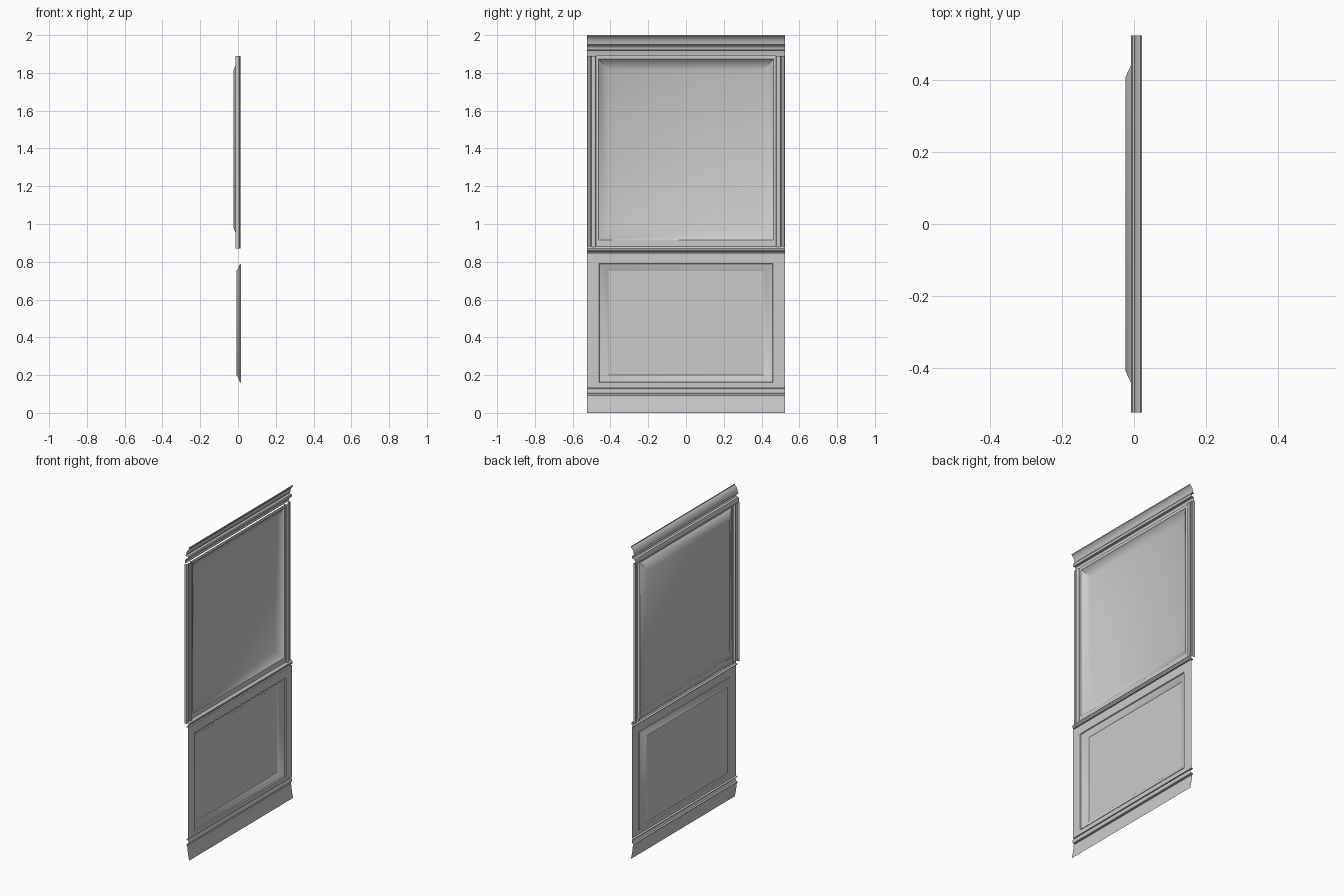
import bpy, bmesh

W = 0.525  # half width of the wall section


def finish(name, bm):
    bmesh.ops.recalc_face_normals(bm, faces=bm.faces)
    # open sheets: make the room side (+x) the outward side
    if sum(f.normal.x * f.calc_area() for f in bm.faces) < 0:
        bmesh.ops.reverse_faces(bm, faces=bm.faces)
    me = bpy.data.meshes.new(name)
    bm.to_mesh(me)
    bm.free()
    ob = bpy.data.objects.new(name, me)
    bpy.context.collection.objects.link(ob)
    bpy.ops.object.select_all(action='DESELECT')
    bpy.context.view_layer.objects.active = ob
    ob.select_set(True)
    bpy.ops.object.shade_smooth_by_angle(angle=0.6)
    return ob


def strip(name, start, end):
    """Open sheet between two matching point rows."""
    bm = bmesh.new()
    a = [bm.verts.new(p) for p in start]
    b = [bm.verts.new(p) for p in end]
    for i in range(len(a) - 1):
        bm.faces.new((a[i], a[i + 1], b[i + 1], b[i]))
    return finish(name, bm)


def moulding(name, prof):
    return strip(name, [(x, -W, z) for x, z in prof], [(x, W, z) for x, z in prof])


def rings(name, loops, fill):
    """Nested rectangles (half width, bottom, top, x) joined into a panel."""
    bm = bmesh.new()
    prev = None
    for y, z0, z1, x in loops:
        cur = [bm.verts.new((x, a, b)) for a, b in ((-y, z0), (y, z0), (y, z1), (-y, z1))]
        if prev:
            for i in range(4):
                j = (i + 1) % 4
                bm.faces.new((prev[i], prev[j], cur[j], cur[i]))
        prev = cur
    if fill:
        bm.faces.new(prev)
    return finish(name, bm)


# crown: cove, bead and frieze
moulding("crown_moulding", [
    (0.018, 2.0), (0.0225, 1.998), (0.0225, 1.992), (0.016, 1.986), (0.009, 1.977),
    (0.004, 1.965), (0.001, 1.95), (-0.004, 1.946), (-0.004, 1.942), (0.010, 1.941),
    (0.014, 1.936), (0.014, 1.927), (0.010, 1.921), (-0.004, 1.919), (-0.006, 1.912),
    (-0.009, 1.89)])

# chair rail
moulding("chair_rail", [
    (-0.009, 0.885), (0.004, 0.882), (0.013, 0.878), (0.018, 0.871), (0.018, 0.862),
    (0.013, 0.855), (0.002, 0.852), (0.002, 0.848), (0.013, 0.846)])

# skirting with bead on top
moulding("skirting_board", [
    (0.013, 0.135), (0.002, 0.132), (0.002, 0.129), (0.012, 0.127), (0.016, 0.121),
    (0.016, 0.108), (0.012, 0.101), (0.002, 0.099), (0.002, 0.095), (0.008, 0.092),
    (0.010, 0.07), (0.014, 0.04), (0.0215, 0.004), (0.0215, 0.0)])

# fluted upper side stiles
stile = [(-0.012, 0.525), (0.004, 0.525), (0.009, 0.519), (0.009, 0.509), (0.0, 0.505),
         (0.0, 0.502), (0.010, 0.500), (0.0125, 0.494), (0.0125, 0.484), (0.009, 0.478),
         (-0.006, 0.475)]
for side, s in (("left", -1), ("right", 1)):
    strip("upper_stile_" + side,
          [(x, s * y, 0.87) for x, y in stile], [(x, s * y, 1.89) for x, y in stile])

# upper panel with surrounding fillet and sunken field
rings("upper_panel", [
    (0.477, 0.88, 1.892, 0.004), (0.463, 0.915, 1.873, 0.004),
    (0.461, 0.918, 1.871, 0.001), (0.41, 0.98, 1.815, -0.0238)], True)

# lower flat frame around the opening
rings("lower_frame", [(W, 0.133, 0.847, 0.013), (0.46, 0.16, 0.79, 0.013)], False)

# lower panel with lip and sunken field
rings("lower_panel", [
    (0.46, 0.16, 0.79, 0.016), (0.457, 0.163, 0.787, 0.010),
    (0.415, 0.196, 0.757, -0.004), (0.41, 0.2, 0.753, -0.008)], True)
